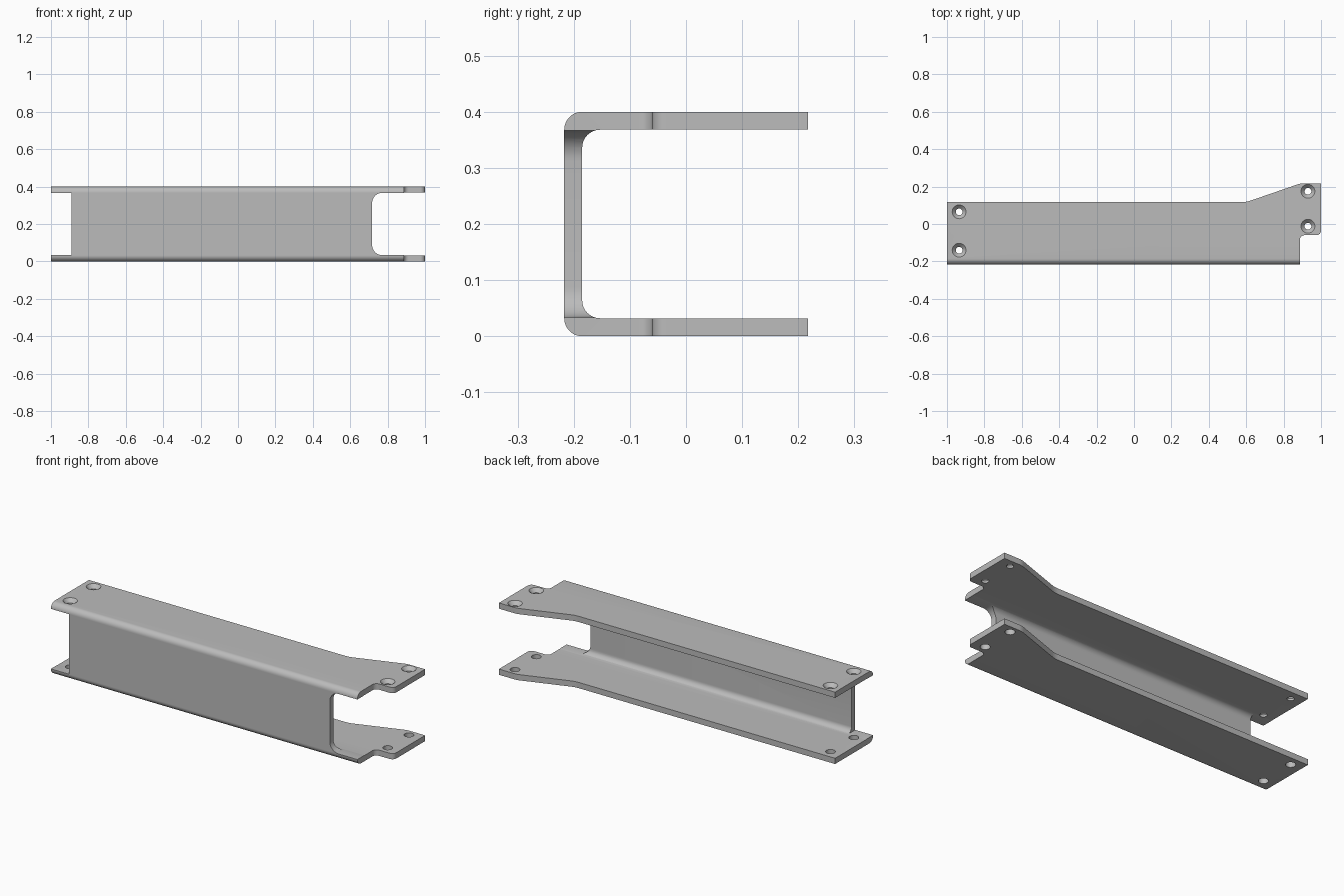
import bpy
import bmesh
import math
from mathutils import Vector

if "Cube" in bpy.data.objects:
    bpy.data.objects.remove(bpy.data.objects["Cube"], do_unlink=True)

# Size of the channel
HEIGHT, WALL, FRONT, BACK = 0.4, 0.032, -0.217, 0.217

steel = bpy.data.materials.new("steel grey")
steel.use_nodes = True
GREY = (0.5, 0.5, 0.5, 1)
steel.diffuse_color = GREY
steel.node_tree.nodes["Principled BSDF"].inputs["Base Color"].default_value = GREY


def rounded(corners, steps=10):
    """Outline from (u, v, radius) corners, with arcs at the rounded ones."""
    out = []
    for i, (u, v, r) in enumerate(corners):
        p = Vector((u, v))
        if r == 0:
            out.append(p)
            continue
        a = (Vector(corners[i - 1][:2]) - p).normalized()
        b = (Vector(corners[(i + 1) % len(corners)][:2]) - p).normalized()
        half = a.angle(b) / 2
        centre = p + (a + b).normalized() * r / math.sin(half)
        start = p + a * r / math.tan(half) - centre
        end = p + b * r / math.tan(half) - centre
        sweep = math.pi - 2 * half
        for k in range(steps + 1):
            t = k / steps
            out.append(centre + (start * math.sin((1 - t) * sweep)
                                 + end * math.sin(t * sweep)) / math.sin(sweep))
    return out


def add_object(name, bm):
    bmesh.ops.recalc_face_normals(bm, faces=bm.faces)
    mesh = bpy.data.meshes.new(name)
    bm.to_mesh(mesh)
    bm.free()
    mesh.materials.append(steel)
    obj = bpy.data.objects.new(name, mesh)
    bpy.context.collection.objects.link(obj)
    return obj


def prism(name, corners, place, lo, hi):
    """Extrude an outline between lo and hi; place(u, v, w) gives x, y, z."""
    bm = bmesh.new()
    outline = rounded(corners)
    ends = [[bm.verts.new(place(p.x, p.y, w)) for p in outline] for w in (lo, hi)]
    for ring in ends:
        bm.faces.new(ring)
    for i in range(len(outline)):
        bm.faces.new((ends[0][i - 1], ends[0][i], ends[1][i], ends[1][i - 1]))
    return add_object(name, bm)


def lathe(name, x, y, profile, sides=32):
    """Round cutter from (radius, z) rings."""
    bm = bmesh.new()
    rings = []
    for r, z in profile:
        angles = [math.tau * i / sides for i in range(sides)]
        rings.append([bm.verts.new((x + r * math.cos(a), y + r * math.sin(a), z))
                      for a in angles])
    for low, high in zip(rings, rings[1:]):
        for i in range(sides):
            bm.faces.new((low[i - 1], low[i], high[i], high[i - 1]))
    bm.faces.new(rings[0])
    bm.faces.new(rings[-1])
    return add_object(name, bm)


def combine(target, tool, operation):
    mod = target.modifiers.new("shape", 'BOOLEAN')
    mod.operation, mod.solver, mod.object = operation, 'EXACT', tool
    bpy.context.view_layer.objects.active = target
    bpy.ops.object.modifier_apply(modifier=mod.name)
    bpy.data.objects.remove(tool, do_unlink=True)


# Bent C section running along x
inner = FRONT + WALL
section = [(0.3, 0, 0), (FRONT, 0, WALL), (FRONT, HEIGHT, WALL), (0.3, HEIGHT, 0),
           (0.3, HEIGHT - WALL, 0), (inner, HEIGHT - WALL, WALL),
           (inner, WALL, WALL), (0.3, WALL, 0)]
channel = prism("channel_bracket", section, lambda u, v, w: (w, u, v), -1.1, 1.1)

# Flange outline with the stepped, flared end
plan = [(-1, -0.3, 0), (0.887, -0.3, 0), (0.887, -0.06, 0.025), (1, -0.06, 0.025),
        (1, BACK, 0), (0.89, BACK, 0.1), (0.6, 0.117, 0.14), (-1, 0.117, 0)]
combine(channel, prism("plan_cutter", plan, lambda u, v, w: (u, v, w), -0.1, 0.5),
        'INTERSECT')

# Web openings at both ends
low, high = WALL + 0.001, HEIGHT - WALL - 0.001
openings = [[(-1.2, low, 0), (-0.89, low, 0), (-0.89, high, 0), (-1.2, high, 0)],
            [(0.717, low, 0.055), (1.2, low, 0), (1.2, high, 0), (0.717, high, 0.055)]]
for opening in openings:
    cutter = prism("web_cutter", opening, lambda u, v, w: (u, w, v), -0.3, -0.15)
    combine(channel, cutter, 'DIFFERENCE')

# Countersunk holes above, plain holes below
for x, y in [(-0.935, 0.065), (-0.935, -0.14), (0.93, 0.175), (0.93, -0.012)]:
    sink = [(0.018, 0.3), (0.018, HEIGHT - 0.02), (0.037, HEIGHT), (0.037, 0.45)]
    plain = [(0.025, -0.05), (0.025, 0.1)]
    for profile in (sink, plain):
        combine(channel, lathe("hole_cutter", x, y, profile), 'DIFFERENCE')

# Smooth bends, sharp edges
bpy.ops.object.select_all(action='DESELECT')
channel.select_set(True)
bpy.context.view_layer.objects.active = channel
bpy.ops.object.shade_smooth_by_angle(angle=math.radians(30))
